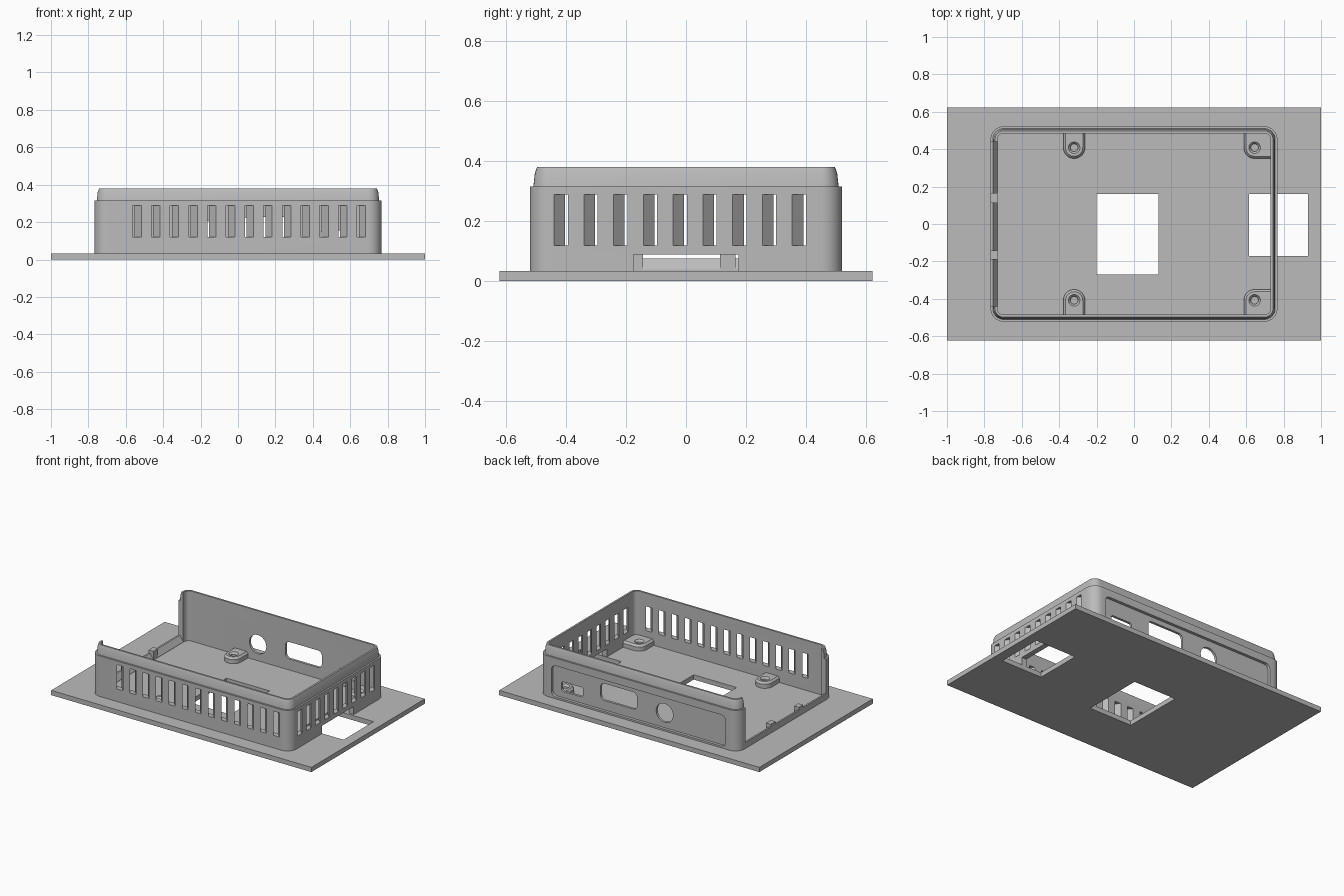
import bpy, bmesh
from math import sin, cos, pi, radians

if "Cube" in bpy.data.objects:
    bpy.data.objects.remove(bpy.data.objects["Cube"])

grey = bpy.data.materials.new("plain grey")
grey.use_nodes = True
grey.diffuse_color = (0.5, 0.5, 0.5, 1)
grey.node_tree.nodes["Principled BSDF"].inputs["Base Color"].default_value = (0.5, 0.5, 0.5, 1)


def arc(cx, cy, r, start, end, n=8):
    steps = [radians(start + (end - start) * i / n) for i in range(n + 1)]
    return [(cx + r * cos(a), cy + r * sin(a)) for a in steps]


def rounded(x0, x1, y0, y1, r):
    return (arc(x1 - r, y1 - r, r, 0, 90) + arc(x0 + r, y1 - r, r, 90, 180)
            + arc(x0 + r, y0 + r, r, 180, 270) + arc(x1 - r, y0 + r, r, 270, 360))


def rect(x0, x1, y0, y1):
    return [(x0, y0), (x1, y0), (x1, y1), (x0, y1)]


def circle(cx, cy, r, n=32):
    return arc(cx, cy, r, 0, 360, n)[:-1]


def place(p, axis, d):
    u, v = p
    return {"x": (d, u, v), "y": (u, d, v), "z": (u, v, d)}[axis]


def loft(bm, sections, axis="z", ring=False):
    """Skin outlines given as (points, depth); a ring joins last to first."""
    rows = [[bm.verts.new(place(p, axis, d)) for p in pts] for pts, d in sections]
    pairs = list(zip(rows, rows[1:])) + ([(rows[-1], rows[0])] if ring else [])
    for a, b in pairs:
        for i in range(len(a)):
            j = (i + 1) % len(a)
            bm.faces.new((a[i], a[j], b[j], b[i]))
    if not ring:
        bm.faces.new(rows[0])
        bm.faces.new(rows[-1])


def prism(bm, pts, a, b, axis="z"):
    loft(bm, [(pts, a), (pts, b)], axis)


def finish(bm, name):
    bmesh.ops.recalc_face_normals(bm, faces=bm.faces)
    mesh = bpy.data.meshes.new(name)
    bm.to_mesh(mesh)
    bm.free()
    mesh.materials.append(grey)
    ob = bpy.data.objects.new(name, mesh)
    bpy.context.collection.objects.link(ob)
    return ob


def activate(ob):
    bpy.ops.object.select_all(action="DESELECT")
    ob.select_set(True)
    bpy.context.view_layer.objects.active = ob


def cut(ob, bm):
    cutter = finish(bm, "cutter")
    cutter.hide_render = True
    mod = ob.modifiers.new("cut", "BOOLEAN")
    mod.operation = "DIFFERENCE"
    mod.solver = "EXACT"
    mod.object = cutter
    activate(ob)
    bpy.ops.object.modifier_apply(modifier=mod.name)
    bpy.data.objects.remove(cutter)


def smooth(ob):
    activate(ob)
    bpy.ops.object.shade_smooth_by_angle(angle=radians(30))


FLOOR = 0.033
HX, HY, R = 0.767, 0.522, 0.07
THICK = 0.037

# Base plate with its two windows
bm = bmesh.new()
prism(bm, rect(-1, 1, -0.623, 0.623), 0, FLOOR)
plate = finish(bm, "base_plate")
bm = bmesh.new()
prism(bm, rect(-0.2, 0.13, -0.27, 0.16), -0.1, 0.1)
prism(bm, rect(0.615, 0.93, -0.17, 0.16), -0.1, 0.1)
cut(plate, bm)

# Enclosure wall with a stepped, tapered lip
bm = bmesh.new()
profile = [(0, 0.025), (0, 0.315), (0.012, 0.315), (0.017, 0.36),
           (0.024, 0.38), (THICK, 0.38), (THICK, 0.025)]
loft(bm, [(rounded(-HX + o, HX - o, -HY + o, HY - o, R - o), z) for o, z in profile], ring=True)
wall = finish(bm, "enclosure_wall")

# Slanted vents along the front and the +x side
E, W = 0.03, 0.046
bm = bmesh.new()
for i in range(13):
    x = -0.563 + 0.1 * i
    y0, y1 = -HY - E, -HY + THICK + E
    prism(bm, [(x + E, y0), (x + W + E, y0),
               (x + W - THICK - E, y1), (x - THICK - E, y1)], 0.12, 0.288)
cut(wall, bm)
bm = bmesh.new()
for i in range(9):
    y = -0.441 + 0.0995 * i
    x0, x1 = HX + E, HX - THICK - E
    prism(bm, [(x0, y - E), (x0, y + W - E),
               (x1, y + W + THICK + E), (x1, y + THICK + E)], 0.118, 0.288)
cut(wall, bm)

# Low card opening in the +x side
bm = bmesh.new()
prism(bm, rect(-0.175, 0.175, -0.1, 0.088), 0.6, 0.9, "x")
cut(wall, bm)

# Recessed back panel, then its sockets
bm = bmesh.new()
prism(bm, rounded(-0.67, 0.67, 0.045, 0.262, 0.035), HY - 0.02, 0.7, "y")
cut(wall, bm)
bm = bmesh.new()
prism(bm, rounded(0.025, 0.305, 0.11, 0.228, 0.03), 0.4, 0.7, "y")
prism(bm, rounded(0.44, 0.605, 0.088, 0.155, 0.015), 0.4, 0.7, "y")
prism(bm, circle(-0.187, 0.147, 0.065), 0.4, 0.7, "y")
cut(wall, bm)

# Open -x end: wide gap, then three bevelled sill notches with tabs between
bm = bmesh.new()
prism(bm, rect(-0.44, 0.44, 0.095, 0.6), -0.9, -0.68, "x")
cut(wall, bm)
bm = bmesh.new()
sill = [(-0.9, 0.075), (-0.755, 0.075), (-0.727, FLOOR),
        (-0.7, FLOOR), (-0.7, 0.12), (-0.9, 0.12)]
for a, b in ((-0.44, -0.19), (-0.143, 0.113), (0.165, 0.44)):
    prism(bm, sill, a, b, "y")
cut(wall, bm)


# Screw bosses: two tongues on the long walls, two in the +x corners
def tongue(cx, cy, r):
    return arc(cx, cy, r, 180, 360, 16) + [(cx + r, 0.495), (cx - r, 0.495)]


def corner(cx, cy, r):
    return arc(cx, cy, r, 180, 270) + [(0.74, cy - r), (0.74, 0.47),
                                       (0.715, 0.495), (cx - r, 0.495)]


for label, cx, outline in (("middle", -0.32, tongue), ("corner", 0.645, corner)):
    for side, s in (("front", -1), ("back", 1)):
        def flip(pts):
            return [(x, s * y) for x, y in pts]
        cy = 0.408
        bm = bmesh.new()
        loft(bm, [(flip(outline(cx, cy, r)), z)
                  for r, z in ((0.058, 0.025), (0.058, 0.062), (0.046, 0.075))])
        boss = finish(bm, f"{side}_{label}_boss")
        bm = bmesh.new()
        loft(bm, [(flip(circle(cx, cy, r)), z)
                  for r, z in ((0.02, 0.04), (0.02, 0.062), (0.031, 0.0751), (0.031, 0.1))])
        cut(boss, bm)
        smooth(boss)

smooth(wall)
